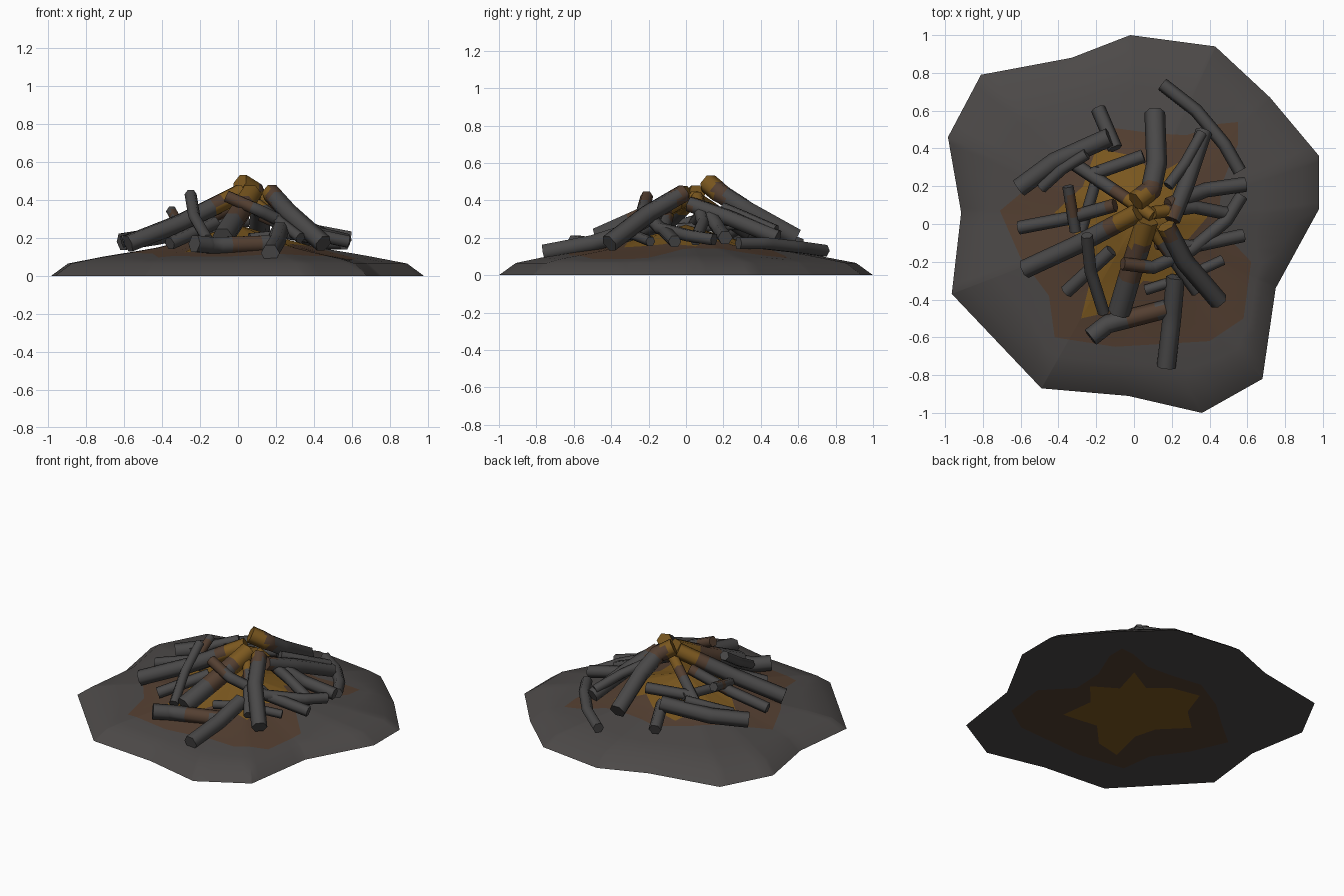
import bpy, bmesh, math
from mathutils import Vector

if "Cube" in bpy.data.objects:
    bpy.data.objects.remove(bpy.data.objects["Cube"])


def material(name, rgb):
    m = bpy.data.materials.new(name)
    m.diffuse_color = (*rgb, 1)
    m.use_nodes = True
    m.node_tree.nodes["Principled BSDF"].inputs["Base Color"].default_value = m.diffuse_color
    return m


ASH = material("grey ash", (0.072, 0.066, 0.064))
CHAR = material("charred wood", (0.067, 0.065, 0.065))
SCORCH = material("scorched brown", (0.088, 0.050, 0.031))
EMBER = material("amber ember", (0.20, 0.098, 0.014))


def finish(bm, name, mats, rule, angle=40):
    me = bpy.data.meshes.new(name)
    for m in mats:
        me.materials.append(m)
    for f in bm.faces:
        f.smooth = True
        f.material_index = rule(f.calc_center_median())
    bm.to_mesh(me)
    bm.free()
    me.set_sharp_from_angle(angle=math.radians(angle))
    bpy.context.collection.objects.link(bpy.data.objects.new(name, me))


def reach(poly, a):
    """Distance from the origin to a star-shaped outline along angle a."""
    d = (math.cos(a), math.sin(a))
    best = 0
    for (px, py), (qx, qy) in zip(poly, poly[1:] + poly[:1]):
        ex, ey = qx - px, qy - py
        den = d[0] * ey - d[1] * ex
        if abs(den) < 1e-9:
            continue
        t = (px * ey - py * ex) / den
        s = (px * d[1] - py * d[0]) / den
        if t > 0 and -1e-6 <= s <= 1 + 1e-6:
            best = max(best, t)
    return best


# ash mound: flat-bottomed, with an irregular rim and nested burnt patches on both sides
RIM = [(-.02, 1), (.43, .94), (.72, .67), (.98, .36), (.98, .08), (.75, -.34), (.68, -.82), (.36, -1),
       (-.03, -.91), (-.49, -.87), (-.965, -.37), (-.915, .06), (-.985, .46), (-.81, .79), (-.33, .88)]
BROWN = [(.55, .54), (.45, .53), (.28, .47), (.1, .48), (-.12, .51), (-.35, .38), (-.53, .22), (-.71, .07),
         (-.6, -.18), (-.45, -.38), (-.42, -.6), (-.1, -.65), (.4, -.62), (.58, -.5), (.62, -.2), (.45, -.02),
         (.46, .2), (.55, .42)]
AMBER = [(.3, .36), (.12, .26), (0, .36), (-.2, .4), (-.27, .2), (-.42, .06), (-.26, -.1), (-.22, -.25),
         (-.28, -.5), (-.1, -.46), (.05, -.3), (.3, -.33), (.27, -.1), (.4, .05), (.24, .15)]
PROFILE = [(0, .27), (.2, .21), (.4, .155), (.6, .12), (.8, .09), (.91, .065), (1, 0)]


def height(u):
    for (a, za), (b, zb) in zip(PROFILE, PROFILE[1:]):
        if u <= b:
            return za + (zb - za) * (u - a) / (b - a)
    return 0


angles = sorted({round(math.atan2(y, x), 4) for p in (RIM, BROWN, AMBER) for x, y in p}
                | {round(i * math.tau / 60 - math.pi + .01, 4) for i in range(60)})
bm = bmesh.new()
rings = []
for a in angles:
    R, b, c = reach(RIM, a), reach(BROWN, a), reach(AMBER, a)
    radii = [c * .33, c * .66, c, (b + c) / 2, b, (b + R * .91) / 2, R * .91, R]
    spoke = [bm.verts.new((r * math.cos(a), r * math.sin(a), height(min(r / R, 1)))) for r in radii]
    spoke += [bm.verts.new((r * math.cos(a), r * math.sin(a), 0)) for r in (b, c)]
    rings.append(spoke)
peak = bm.verts.new((0, 0, PROFILE[0][1]))
base = bm.verts.new((0, 0, 0))
for p, q in zip(rings, rings[1:] + rings[:1]):
    bm.faces.new((peak, p[0], q[0]))
    bm.faces.new((base, q[-1], p[-1]))
    for i in range(len(p) - 1):
        bm.faces.new((p[i], p[i + 1], q[i + 1], q[i]))


def mound_colour(c):
    a, r = math.atan2(c.y, c.x), math.hypot(c.x, c.y)
    return 2 if r < reach(AMBER, a) else 1 if r < reach(BROWN, a) else 0


finish(bm, "ash_mound", (ASH, SCORCH, EMBER), mound_colour, 30)


# charred sticks: six-sided bent rods, glowing near the middle of the heap
SPOTS = [(.06, -.48, .09), (-.01, -.22, .08), (-.31, .1, .05)]


def stick_colour(c):
    r = math.hypot(c.x - .04, c.y - .03)
    if r < .15:
        return 2
    spot = any(math.hypot(c.x - x, c.y - y) < s and c.z > .13 for x, y, s in SPOTS)
    return 1 if r < .2 or spot else 0


def stick(name, r, *pts):
    pts = [Vector(p) for p in pts]
    path = [a.lerp(b, i / 6) for a, b in zip(pts, pts[1:]) for i in range(6)] + [pts[-1]]
    bm = bmesh.new()
    loops = []
    for i, p in enumerate(path):
        t = (path[min(i + 1, len(path) - 1)] - path[max(i - 1, 0)]).normalized()
        side = t.cross(Vector((0, 0, 1))).normalized()
        up = side.cross(t)
        loops.append([bm.verts.new(p + r * (math.cos(k * math.tau / 6) * side + math.sin(k * math.tau / 6) * up))
                      for k in range(6)])
    for p, q in zip(loops, loops[1:]):
        for k in range(6):
            bm.faces.new((p[k], p[k - 1], q[k - 1], q[k]))
    bm.faces.new(loops[0])
    bm.faces.new(loops[-1][::-1])
    bmesh.ops.recalc_face_normals(bm, faces=bm.faces)
    finish(bm, name, (CHAR, SCORCH, EMBER), stick_colour, 62)


# back of the heap
stick("back_right_outer_stick", .036, (.15, .74, .13), (.33, .60, .15), (.48, .42, .17), (.56, .28, .17))
stick("back_log", .055, (.11, .59, .2), (.12, .32, .35), (.09, .18, .44), (.01, .12, .49))
stick("back_left_short_stick", .04, (-.19, .61, .16), (-.1, .40, .24))
stick("left_back_log", .05, (-.61, .19, .18), (-.42, .33, .21), (-.13, .46, .27))
stick("left_back_thin_stick", .03, (-.49, .19, .20), (-.38, .29, .25), (-.25, .37, .29))
stick("back_cross_stick", .036, (-.23, .26, .27), (.05, .36, .29))
stick("back_left_inner_stick", .036, (-.32, .32, .23), (.1, .04, .42))
stick("right_back_log", .045, (.37, .49, .20), (.28, .22, .31), (.2, .02, .38))
stick("right_back_thin_stick", .03, (.36, .48, .24), (.27, .32, .31), (.18, .2, .36))
# left of the heap
stick("left_log", .05, (-.58, -.24, .17), (-.3, -.11, .28), (.02, .06, .44))
stick("left_stick", .036, (-.61, -.02, .18), (-.35, .03, .25), (-.1, .1, .36))
stick("left_upright_stick", .03, (-.35, .20, .34), (-.31, -.04, .27))
stick("left_inner_stick", .03, (-.28, -.04, .25), (-.18, .30, .27))
stick("left_front_stick", .036, (-.36, -.36, .17), (-.12, -.14, .28))
# front of the heap
stick("front_upright_stick", .032, (-.25, -.06, .43), (-.23, -.25, .31), (-.16, -.47, .19))
stick("front_centre_log", .06, (-.08, -.47, .20), (0, -.2, .32), (.07, .02, .43))
stick("front_cross_log", .05, (-.23, -.60, .17), (-.14, -.53, .16), (.17, -.45, .17))
stick("front_outer_log", .05, (.17, -.76, .12), (.2, -.5, .17), (.22, -.28, .24))
stick("front_right_log", .05, (.17, -.01, .44), (.27, -.2, .33), (.45, -.41, .17))
stick("front_thin_stick", .03, (.1, -.04, .38), (.33, -.36, .2))
# right of the heap
stick("right_low_stick", .036, (.58, -.06, .18), (.3, -.12, .24), (.12, -.1, .32))
stick("right_front_thin_stick", .028, (.06, -.35, .2), (.25, -.29, .22), (.47, -.19, .18))
stick("right_curved_stick", .035, (.57, .15, .19), (.49, .02, .21), (.3, -.14, .25), (.1, -.23, .35), (-.06, -.21, .42))
stick("right_upper_stick", .04, (.59, .21, .20), (.38, .18, .24), (.18, .1, .36))
stick("right_inner_stick", .035, (.52, .05, .19), (.32, .09, .28), (.1, .06, .42))
